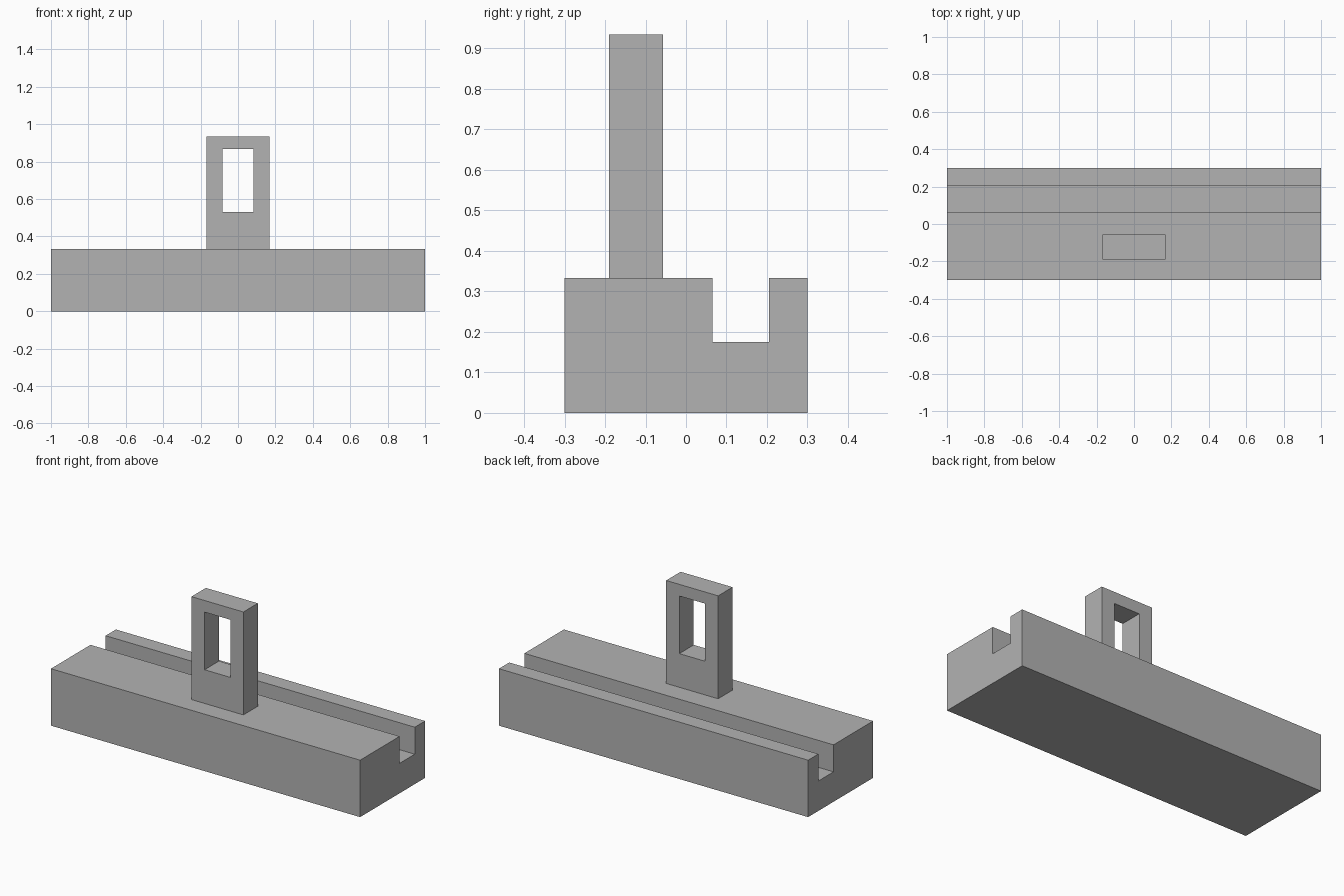
import bpy
import bmesh

cube = bpy.data.objects.get("Cube")
if cube:
    bpy.data.objects.remove(cube, do_unlink=True)

grey = bpy.data.materials.new("plain grey")
grey.use_nodes = True
colour = (0.45, 0.45, 0.45, 1)
grey.diffuse_color = colour
grey.node_tree.nodes["Principled BSDF"].inputs["Base Color"].default_value = colour


def finish(bm, name):
    bmesh.ops.recalc_face_normals(bm, faces=bm.faces)
    mesh = bpy.data.meshes.new(name)
    bm.to_mesh(mesh)
    bm.free()
    mesh.materials.append(grey)
    obj = bpy.data.objects.new(name, mesh)
    bpy.context.collection.objects.link(obj)
    return obj


def extrude(bm, faces, offset):
    result = bmesh.ops.extrude_face_region(bm, geom=faces)
    verts = [v for v in result["geom"] if isinstance(v, bmesh.types.BMVert)]
    bmesh.ops.translate(bm, verts=verts, vec=offset)


# Grooved base: side profile swept along its length
height, groove_floor = 0.333, 0.175
groove_front, groove_back = 0.065, 0.205
profile = [(-0.3, 0), (0.3, 0), (0.3, height), (groove_back, height),
           (groove_back, groove_floor), (groove_front, groove_floor),
           (groove_front, height), (-0.3, height)]
bm = bmesh.new()
side = bm.faces.new([bm.verts.new((-1, y, z)) for y, z in profile])
extrude(bm, [side], (2, 0, 0))
finish(bm, "grooved_base")

# Upright frame: rectangular ring pushed back to its thickness
front, back = -0.19, -0.057


def rectangle(bm, half_width, bottom, top):
    corners = [(-half_width, bottom), (half_width, bottom),
               (half_width, top), (-half_width, top)]
    return [bm.verts.new((x, front, z)) for x, z in corners]


bm = bmesh.new()
outer = rectangle(bm, 0.168, height, 0.935)
inner = rectangle(bm, 0.083, 0.53, 0.867)
ring = []
for i in range(4):
    j = (i + 1) % 4
    ring.append(bm.faces.new((outer[i], outer[j], inner[j], inner[i])))
extrude(bm, ring, (0, back - front, 0))
finish(bm, "upright_frame")
